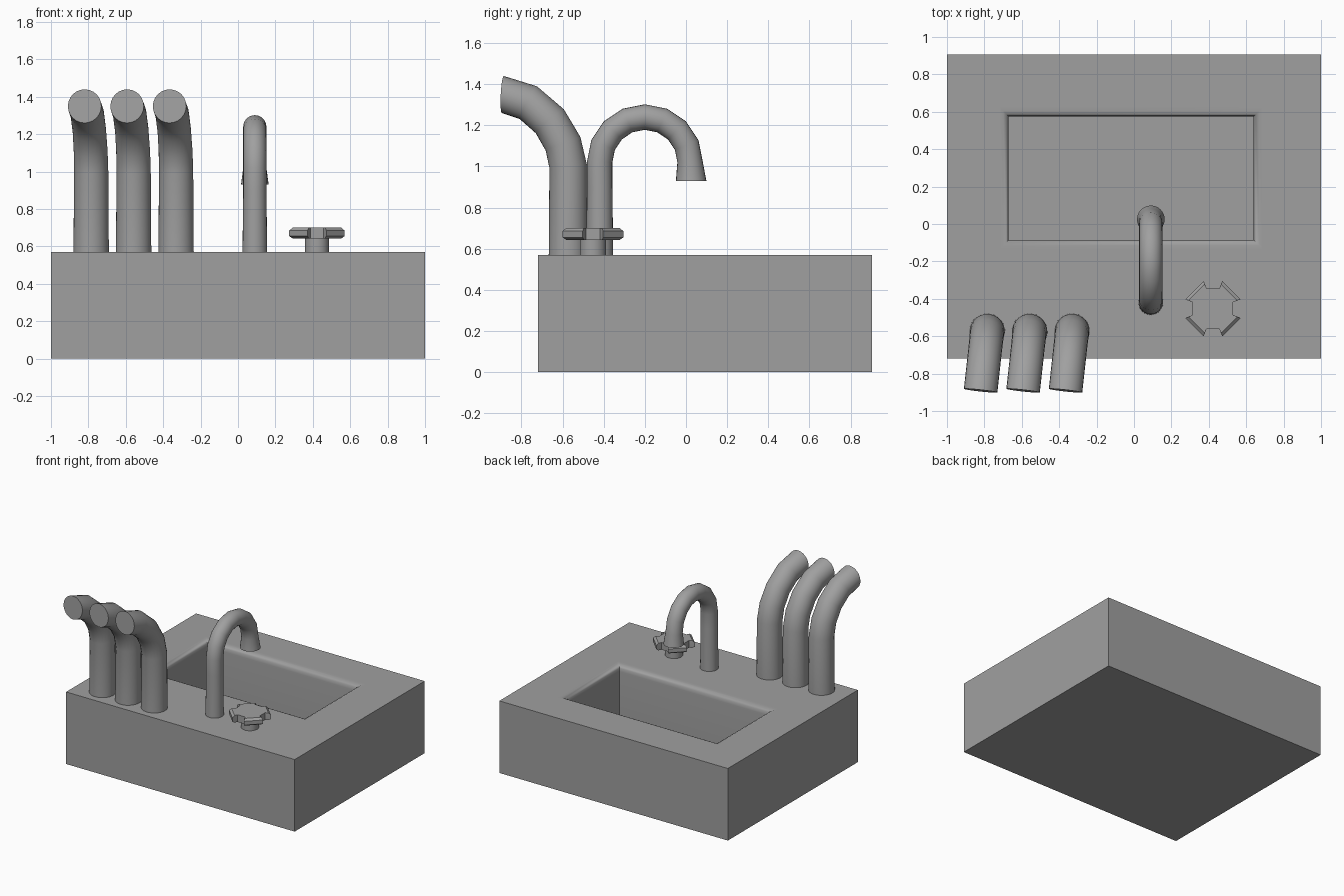
import bpy, bmesh, math
from mathutils import Vector

cube = bpy.data.objects.get("Cube")
if cube:
    bpy.data.objects.remove(cube, do_unlink=True)

GREY = (0.35, 0.35, 0.35, 1)
grey = bpy.data.materials.new("plain grey")
grey.use_nodes = True
grey.diffuse_color = GREY
grey.node_tree.nodes["Principled BSDF"].inputs["Base Color"].default_value = GREY


def loft(name, rings, angle=35):
    """Skin a stack of matching closed rings and cap both ends."""
    bm = bmesh.new()
    loops = [[bm.verts.new(p) for p in ring] for ring in rings]
    for a, b in zip(loops, loops[1:]):
        for i in range(len(a)):
            j = (i + 1) % len(a)
            bm.faces.new((a[i], a[j], b[j], b[i]))
    bm.faces.new(loops[0])
    bm.faces.new(loops[-1])
    bmesh.ops.recalc_face_normals(bm, faces=bm.faces)
    mesh = bpy.data.meshes.new(name)
    bm.to_mesh(mesh)
    bm.free()
    mesh.materials.append(grey)
    obj = bpy.data.objects.new(name, mesh)
    bpy.context.collection.objects.link(obj)
    bpy.ops.object.select_all(action='DESELECT')
    obj.select_set(True)
    bpy.context.view_layer.objects.active = obj
    bpy.ops.object.shade_smooth_by_angle(angle=math.radians(angle))
    return obj


def tube(name, base, heading, path, sides=24):
    """Sweep a circle along path points (reach, z, tilt in degrees, radius)."""
    forward = Vector((heading[0], heading[1], 0)).normalized()
    up = Vector((0, 0, 1))
    side = forward.cross(up)
    rings = []
    for reach, z, tilt, radius in path:
        t = math.radians(tilt)
        across = forward * math.cos(t) - up * math.sin(t)
        centre = Vector((base[0], base[1], z)) + forward * reach
        turns = [2 * math.pi * i / sides for i in range(sides)]
        rings.append([centre + radius * (side * math.cos(a) + across * math.sin(a))
                      for a in turns])
    return loft(name, rings)


def rect(x0, x1, y0, y1, z):
    return [(x0, y0, z), (x1, y0, z), (x1, y1, z), (x0, y1, z)]


# Counter block with a recessed basin and a softened rim
TOP = 0.57


def basin(grow, z):
    return rect(-0.67 - grow, 0.64 + grow, -0.085 - grow, 0.575 + grow, z)


block = [rect(-1, 1, -0.72, 0.905, z) for z in (0, TOP)]
block += [basin(0.05, TOP), basin(0.03, TOP), basin(0.012, 0.561),
          basin(0.003, 0.545), basin(0, 0.52), basin(0, 0.06)]
loft("sink_block", block, 45)

# Three bent pipes leaning over the front edge
pipe = [(0, TOP, 0, 0.095), (0, 1.0, 5, 0.092), (0.025, 1.11, 21, 0.091),
        (0.09, 1.22, 40, 0.09), (0.195, 1.31, 62, 0.09), (0.32, 1.35, 87, 0.09)]
for i, label in enumerate(("right", "middle", "left")):
    tube(label + "_bent_pipe", (-0.785 + 0.227 * i, -0.573), (-0.11, -1), pipe)

# Arched spout with a flared mouth
bend = 0.22
spout = [(0, TOP, 0, 0.066), (0, 0.9, 0, 0.062)]
for k in range(9):
    a = math.pi * k / 8
    spout.append((bend * (1 - math.cos(a)), 1.02 + bend * math.sin(a),
                  math.degrees(a), 0.062))
spout.append((2 * bend + 0.005, 0.93, 180, 0.074))
tube("spout", (0.09, -0.42), (0, 1), spout)

# Tap: round stem and a notched four-armed handle
tap = (0.422, -0.4525)
tube("tap_stem", tap, (0, 1), [(0, TOP, 0, 0.064), (0, 0.66, 0, 0.064)])


def handle_ring(tip_scale, z):
    ring = []
    for q in range(4):
        c, s = round(math.cos(q * math.pi / 2)), round(math.sin(q * math.pi / 2))
        for u, v, k in ((0.108, 0.034, 1), (0.148, 0.05, tip_scale),
                        (0.05, 0.148, tip_scale), (0.034, 0.108, 1)):
            ring.append((tap[0] + k * (c * u - s * v), tap[1] + k * (s * u + c * v), z))
    return ring


loft("tap_handle", [handle_ring(0.88, 0.643), handle_ring(1, 0.655),
                    handle_ring(1, 0.685), handle_ring(0.88, 0.7)], 20)
